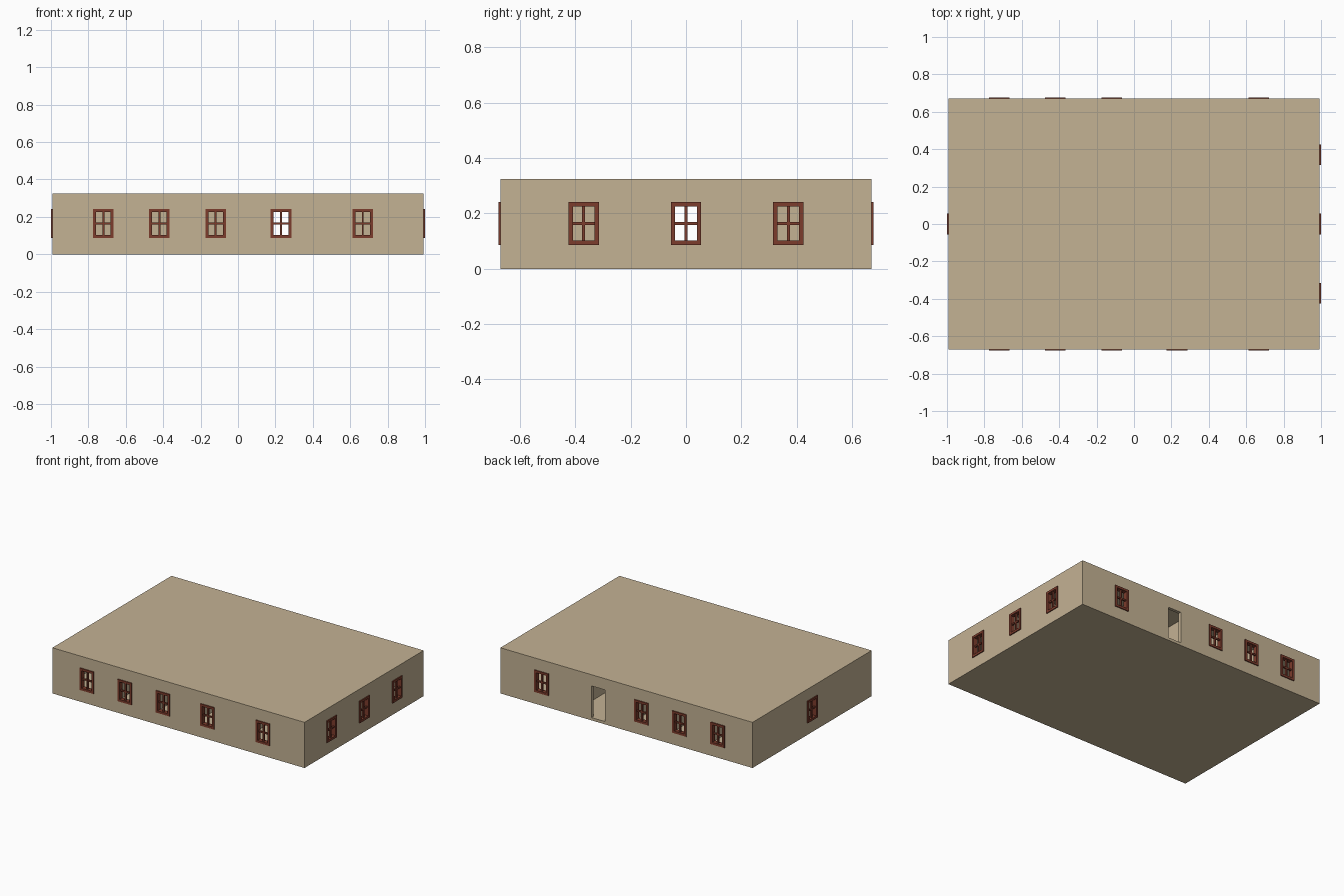
import bpy, math
from mathutils import Matrix

if "Cube" in bpy.data.objects:
    bpy.data.objects.remove(bpy.data.objects["Cube"])

HX, HY, H = 0.993, 0.67, 0.325      # outer half sizes and height
T, P = 0.022, 0.02                  # outer wall and partition thickness
FLOOR, CEIL = 0.02, 0.305
WZ, WW, WH = 0.164, 0.11, 0.156     # window centre height, width, height
IX, IY = HX - T, HY - T


def material(name, rgb):
    m = bpy.data.materials.new(name)
    m.diffuse_color = (*rgb, 1)
    m.use_nodes = True
    m.node_tree.nodes["Principled BSDF"].inputs["Base Color"].default_value = m.diffuse_color
    return m


tan = material("tan plaster", (0.55, 0.445, 0.295))
brown = material("red brown wood", (0.20, 0.045, 0.025))


def box(name, lo, hi, mat=None):
    bpy.ops.mesh.primitive_cube_add(size=1)
    ob = bpy.context.object
    ob.name = name
    mid = [(a + b) / 2 for a, b in zip(lo, hi)]
    dim = [b - a for a, b in zip(lo, hi)]
    ob.data.transform(Matrix.Translation(mid) @ Matrix.Diagonal((*dim, 1)))
    if mat:
        ob.data.materials.append(mat)
    return ob


def cut(target, cutter):
    mod = target.modifiers.new("cut", 'BOOLEAN')
    mod.operation, mod.solver, mod.object = 'DIFFERENCE', 'EXACT', cutter
    bpy.context.view_layer.objects.active = target
    bpy.ops.object.modifier_apply(modifier=mod.name)
    bpy.data.objects.remove(cutter)


# Solid block, hollowed into a cross corridor and side rooms
shell = box("building_walls", (-HX, -HY, 0), (HX, HY, H), tan)
cut(shell, box("corridor_cutter", (-IX, -0.13, FLOOR), (IX, 0.13, CEIL)))
cut(shell, box("hall_cutter", (0.04, -IY, FLOOR), (0.42, IY, CEIL)))
for x0, x1 in ((-IX, -0.57 - P / 2), (-0.57 + P / 2, -0.27 - P / 2),
               (-0.27 + P / 2, 0.04 - P), (0.42 + P, IX)):
    for y0, y1 in ((-IY, -0.13 - P), (0.13 + P, IY)):
        cut(shell, box("room_cutter", (x0, y0, FLOOR), (x1, y1, CEIL)))

# Back doorway
cut(shell, box("door_cutter", (0.17, IY - 0.01, FLOOR), (0.275, HY + 0.05, 0.245)))


def window(name, place):
    """Window facing local -y, wall surface at y = 0."""
    w, h, b, m = WW / 2, WH / 2, 0.016, 0.005
    opening = box("opening_cutter", (-w + b / 2, -0.03, -h + b / 2),
                  (w - b / 2, T + 0.01, h - b / 2))
    opening.data.transform(place)
    cut(shell, opening)
    y0, y1 = -0.007, T + 0.004
    # frame sides, rails and glazing bars
    parts = [box(name, (-w, y0, -h), (-w + b, y1, h), brown),
             box(name, (w - b, y0, -h), (w, y1, h), brown),
             box(name, (-w + b, y0, -h), (w - b, y1, -h + b), brown),
             box(name, (-w + b, y0, h - b), (w - b, y1, h), brown),
             box(name, (-m, 0, -h + b), (m, T * 0.6, h - b), brown),
             box(name, (-w + b, 0.001, -m), (w - b, T * 0.55, m), brown)]
    bpy.ops.object.select_all(action='DESELECT')
    for p in parts:
        p.data.transform(place)
        p.select_set(True)
    bpy.context.view_layer.objects.active = parts[0]
    bpy.ops.object.join()
    parts[0].name = name


def at(x, y, turn):
    return Matrix.Translation((x, y, WZ)) @ Matrix.Rotation(math.radians(turn), 4, 'Z')


# Windows on all four walls
for x in (-0.72, -0.42, -0.12, 0.23, 0.667):
    window("front_window", at(x, -HY, 0))
for x in (-0.72, -0.42, -0.12, 0.667):
    window("back_window", at(x, HY, 180))
for y in (-0.37, 0, 0.37):
    window("right_window", at(HX, y, 90))
window("left_window", at(-HX, 0, -90))
